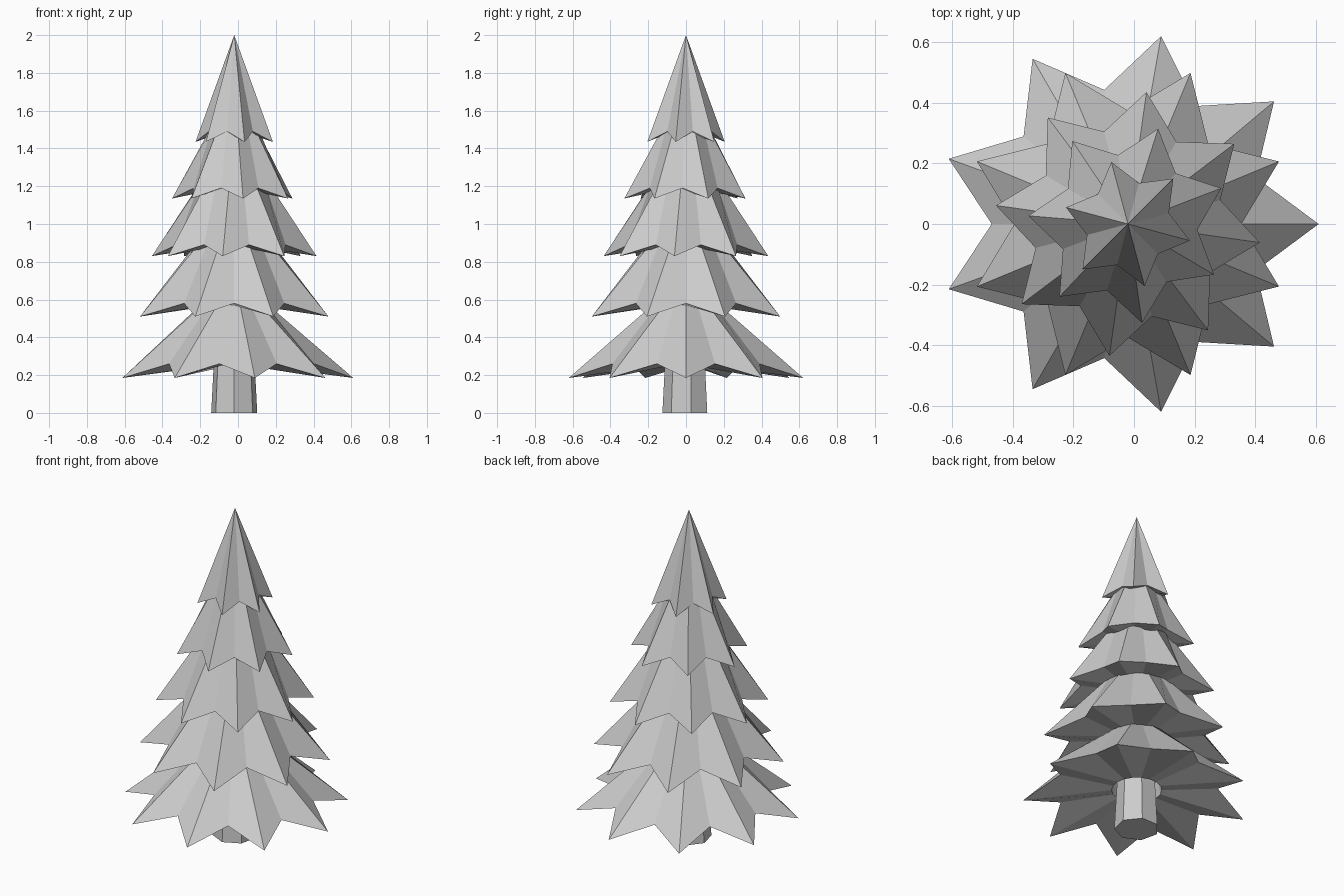
import bpy, bmesh
from math import cos, sin, pi, radians

cube = bpy.data.objects.get("Cube")
if cube:
    bpy.data.objects.remove(cube, do_unlink=True)

CENTRE_X = -0.02

grey = bpy.data.materials.new("plain_grey")
grey.use_nodes = True
grey.diffuse_color = (0.6, 0.6, 0.6, 1)
grey.node_tree.nodes["Principled BSDF"].inputs["Base Color"].default_value = (0.6, 0.6, 0.6, 1)


def ring(bm, count, start, z, radii):
    """Loop of vertices whose radius and height alternate through the lists."""
    return [bm.verts.new((radii[i % len(radii)] * cos(start + 2 * pi * i / count),
                          radii[i % len(radii)] * sin(start + 2 * pi * i / count),
                          z[i % len(z)])) for i in range(count)]


def skin(bm, upper, lower):
    """Quads between two loops of equal length."""
    n = len(upper)
    for i in range(n):
        j = (i + 1) % n
        bm.faces.new((lower[i], lower[j], upper[j], upper[i]))


def finish(bm, name):
    bmesh.ops.recalc_face_normals(bm, faces=bm.faces)
    mesh = bpy.data.meshes.new(name)
    bm.to_mesh(mesh)
    bm.free()
    mesh.materials.append(grey)
    obj = bpy.data.objects.new(name, mesh)
    obj.location.x = CENTRE_X
    bpy.context.collection.objects.link(obj)


def branch_tier(name, points, turn, tip, valley, top, inner):
    """Star-edged skirt; tip, valley and top are (radius, height)."""
    bm = bmesh.new()
    n, start = points * 2, radians(turn)
    star = ring(bm, n, start, (tip[1], valley[1]), (tip[0], valley[0]))
    # outer slopes, closed by a flat top or a sharp peak
    if top[0] > 0:
        crown = ring(bm, n, start, (top[1],), (top[0],))
        skin(bm, crown, star)
        bm.faces.new(crown)
    else:
        peak = bm.verts.new((0, 0, top[1]))
        for i in range(n):
            bm.faces.new((star[i], star[(i + 1) % n], peak))
    # underside with a shallow recess round the trunk
    rim = ring(bm, n, start, (valley[1] - 0.01,), (inner,))
    recess = ring(bm, n, start, (valley[1] + 0.08,), (inner * 0.9,))
    skin(bm, star, rim)
    skin(bm, recess, rim)
    bm.faces.new(recess)
    finish(bm, name)


# Branch tiers from the ground up
branch_tier("bottom_branches", 9, 0, (0.63, 0.185), (0.45, 0.26), (0.17, 0.58), 0.14)
branch_tier("lower_branches", 8, 22.5, (0.54, 0.51), (0.375, 0.58), (0.2, 0.9), 0.14)
branch_tier("middle_branches", 8, -8, (0.44, 0.83), (0.315, 0.89), (0.195, 1.2), 0.14)
branch_tier("upper_branches", 7, 21, (0.33, 1.135), (0.23, 1.19), (0.13, 1.5), 0.13)
branch_tier("top_branches", 6, -15, (0.212, 1.435), (0.14, 1.49), (0, 2.0), 0.1)

# Tapered trunk
bm = bmesh.new()
foot = ring(bm, 7, -pi / 2, (0,), (0.125,))
head = ring(bm, 7, -pi / 2, (0.34,), (0.107,))
skin(bm, head, foot)
bm.faces.new(foot)
bm.faces.new(head)
finish(bm, "trunk")
